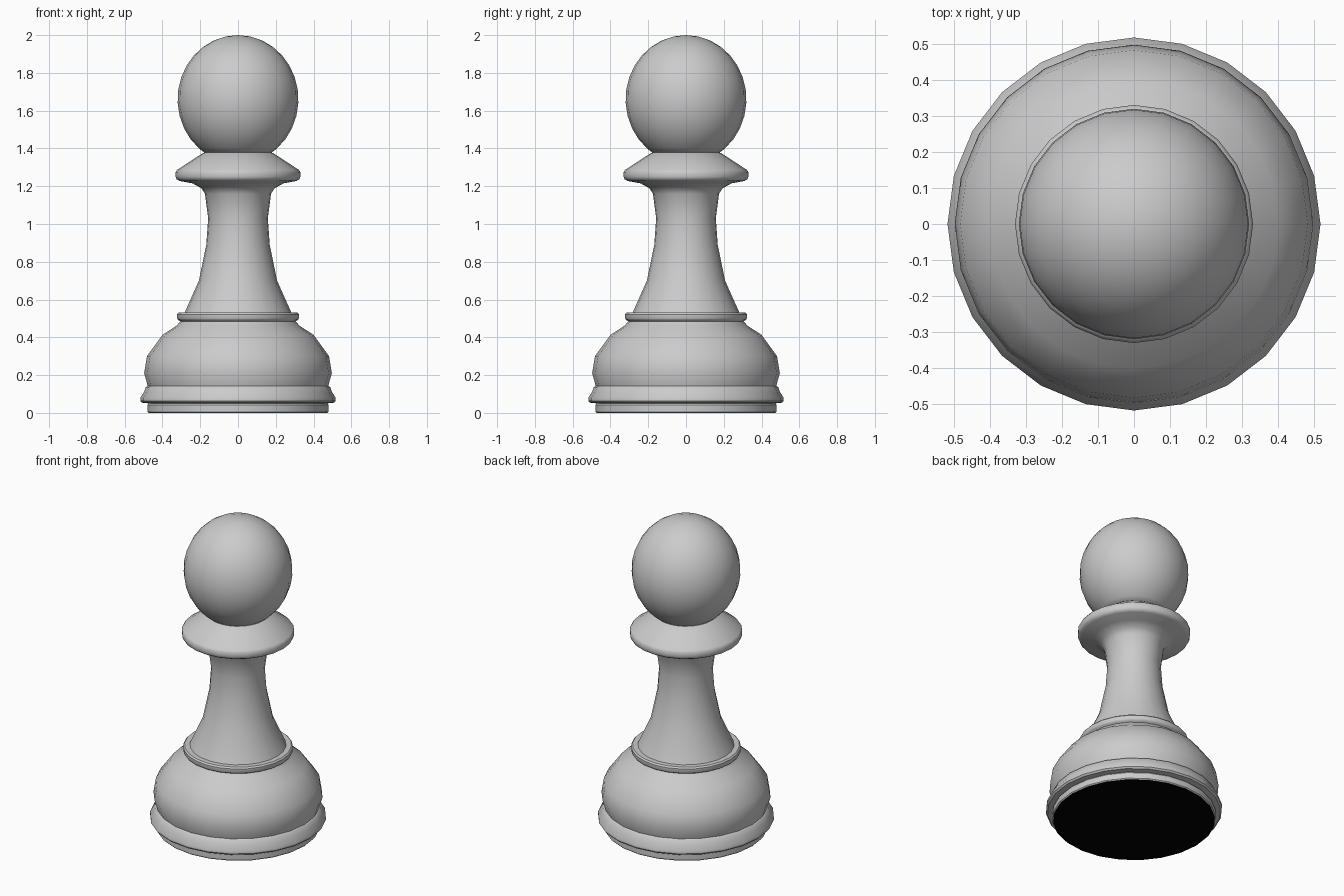
import bpy, bmesh, math

SIDES = 24

cube = bpy.data.objects.get("Cube")
if cube:
    bpy.data.objects.remove(cube, do_unlink=True)


def make_material(name, value):
    mat = bpy.data.materials.new(name)
    mat.use_nodes = True
    colour = (value, value, value, 1)
    mat.diffuse_color = colour
    mat.node_tree.nodes["Principled BSDF"].inputs["Base Color"].default_value = colour
    return mat


def lathe(name, profile, mats, sharp=40):
    """Spin an (r, z) profile, listed from bottom to top, around z."""
    bm = bmesh.new()
    verts = [bm.verts.new((r, 0, z)) for r, z in profile]
    edges = [bm.edges.new(pair) for pair in zip(verts, verts[1:])]
    bmesh.ops.spin(bm, geom=verts + edges, axis=(0, 0, 1), cent=(0, 0, 0),
                   angle=math.tau, steps=SIDES, use_merge=True)
    bmesh.ops.remove_doubles(bm, verts=bm.verts, dist=0.0005)
    bmesh.ops.holes_fill(bm, edges=[e for e in bm.edges if e.is_boundary], sides=0)
    bmesh.ops.recalc_face_normals(bm, faces=bm.faces)
    if len(mats) > 1:
        for f in bm.faces:
            f.material_index = int(f.normal.z < -0.9 and f.calc_center_median().z < 0.005)
    mesh = bpy.data.meshes.new(name)
    bm.to_mesh(mesh)
    bm.free()
    for m in mats:
        mesh.materials.append(m)
    obj = bpy.data.objects.new(name, mesh)
    bpy.context.collection.objects.link(obj)
    bpy.ops.object.select_all(action="DESELECT")
    obj.select_set(True)
    bpy.context.view_layer.objects.active = obj
    bpy.ops.object.shade_smooth_by_angle(angle=math.radians(sharp))
    return obj


grey = make_material("light grey", 0.6)
black = make_material("black felt", 0.0)

# Foot disc with a dark underside
lathe("foot_disc", [(0.474, 0), (0.48, 0.006), (0.48, 0.043), (0.472, 0.052)],
      [grey, black])

# Base moulding, bulging body and upper ring
lathe("base", [(0.47, 0.05), (0.508, 0.054), (0.517, 0.064), (0.517, 0.08),
               (0.497, 0.112), (0.488, 0.137), (0.478, 0.143), (0.497, 0.21),
               (0.482, 0.30), (0.40, 0.413), (0.325, 0.462), (0.305, 0.485),
               (0.318, 0.493), (0.322, 0.50), (0.322, 0.522), (0.314, 0.531),
               (0.28, 0.531)], [grey])

# Tapered stem flaring into the collar
lathe("stem_and_collar", [(0.283, 0.53), (0.207, 0.70), (0.168, 0.89), (0.158, 1.03),
                          (0.175, 1.16), (0.195, 1.19), (0.24, 1.215), (0.31, 1.228),
                          (0.325, 1.237), (0.33, 1.25), (0.33, 1.275), (0.322, 1.287),
                          (0.185, 1.376), (0.172, 1.38)], [grey], 60)

# Round head, cut off where it sits on the collar
head = [(0.178, 1.378)]
for i in range(13):
    a = math.radians(-50 + i * 140 / 12)
    head.append((0.32 * math.cos(a), 1.66 + 0.34 * math.sin(a)))
lathe("head", head, [grey], 60)
